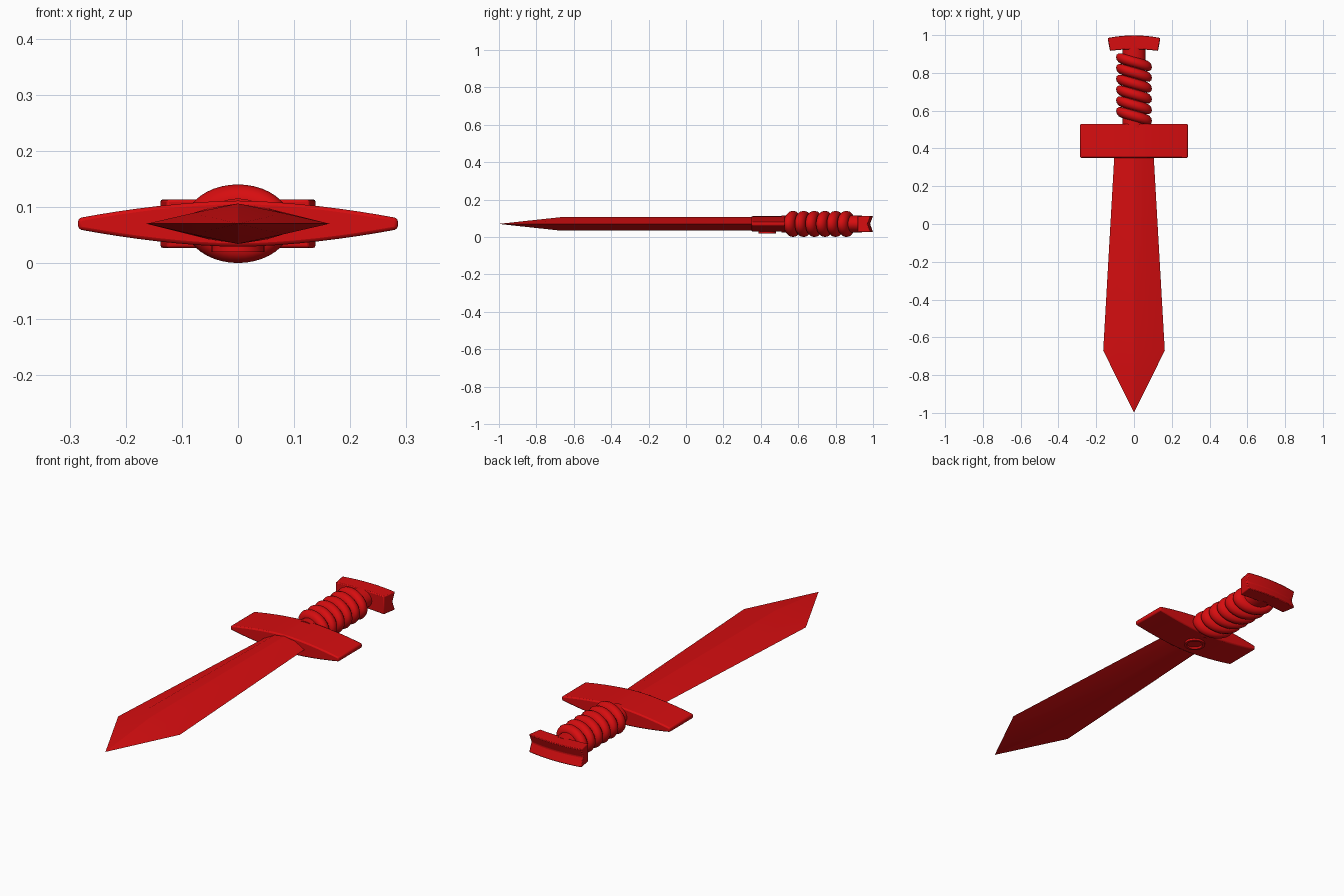
import bpy
import bmesh
from math import sin, cos, tau, radians

if "Cube" in bpy.data.objects:
    bpy.data.objects.remove(bpy.data.objects["Cube"], do_unlink=True)

MID = 0.07  # height of the sword's centre plane

red = bpy.data.materials.new("red")
red.use_nodes = True
red.diffuse_color = (0.68, 0.004, 0.005, 1)
red.node_tree.nodes["Principled BSDF"].inputs["Base Color"].default_value = red.diffuse_color


def loft(name, sections, closed=False, bevel=0, angle=30):
    """Skin a row of closed sections; cap the ends or join them in a loop."""
    bm = bmesh.new()
    rows = [[bm.verts.new((x, y, z + MID)) for x, y, z in s] for s in sections]
    n = len(rows[0])
    pairs = list(zip(rows, rows[1:]))
    if closed:
        pairs.append((rows[-1], rows[0]))
    else:
        bm.faces.new(rows[0])
        bm.faces.new(rows[-1])
    for a, b in pairs:
        for i in range(n):
            j = (i + 1) % n
            bm.faces.new((a[i], a[j], b[j], b[i]))
    bmesh.ops.remove_doubles(bm, verts=bm.verts, dist=0.0001)
    bmesh.ops.recalc_face_normals(bm, faces=bm.faces)
    mesh = bpy.data.meshes.new(name)
    bm.to_mesh(mesh)
    bm.free()
    mesh.materials.append(red)
    obj = bpy.data.objects.new(name, mesh)
    bpy.context.collection.objects.link(obj)
    if bevel:
        mod = obj.modifiers.new("soft_edges", "BEVEL")
        mod.width, mod.segments = bevel, 2
        mod.limit_method, mod.angle_limit = "ANGLE", radians(35)
    bpy.ops.object.select_all(action="DESELECT")
    obj.select_set(True)
    bpy.context.view_layer.objects.active = obj
    bpy.ops.object.shade_smooth_by_angle(angle=radians(angle))
    return obj


def ellipse(a, b, n, y):
    return [(a * cos(tau * i / n), y, b * sin(tau * i / n)) for i in range(n)]


# Blade: lens section at the guard, sharpening to a diamond at the shoulders
def blade_section(y, w, h, swell):
    top = [(-w, 0), (-w / 2, h * swell), (0, h), (w / 2, h * swell)]
    return [(x, y, z) for x, z in top] + [(-x, y, -z) for x, z in top]


loft("blade", [blade_section(0.40, 0.102, 0.036, 0.78),
               blade_section(-0.67, 0.163, 0.036, 0.52),
               blade_section(-0.998, 0.0004, 0.0004, 0.5)], angle=15)

# Guard: block with gently arched top and underside
guard = []
for i in range(-8, 9):
    x = 0.285 * i / 8
    h = 0.041 - 0.031 * abs(i / 8) ** 1.7
    guard.append([(x, 0.35, -h), (x, 0.53, -h), (x, 0.53, h), (x, 0.35, h)])
loft("guard", guard, bevel=0.006)

# Raised round ring under the guard
ring = []
for i in range(32):
    c, s = cos(tau * i / 32), sin(tau * i / 32)
    ring.append([(r * c, 0.435 + r * s, z) for r, z in
                 ((0.047, -0.03), (0.047, -0.05), (0.036, -0.05), (0.036, -0.03))])
loft("underside_ring", ring, closed=True)

# Grip core and its slanted wrapped coils
loft("grip_core", [ellipse(0.06, 0.045, 24, 0.51), ellipse(0.06, 0.045, 24, 0.94)])
for k in range(6):
    coil = []
    for i in range(40):
        c, s = cos(tau * i / 40), sin(tau * i / 40)
        tube = []
        for j in range(12):
            u, v = 0.028 * cos(tau * j / 12), 0.028 * sin(tau * j / 12)
            x = (0.067 + u) * c
            tube.append((x, 0.572 + 0.057 * k - 0.28 * x + v, (0.042 + u) * s))
        coil.append(tube)
    loft("grip_coil_%d" % (k + 1), coil, closed=True, angle=60)

# Pommel: arched bar, flared toward a grooved back
pommel = []
for i in range(-6, 7):
    t = i / 6
    drop = 0.014 * t * t
    front, back, h = 0.925 - drop * 0.6, 1.0 - drop, 0.043
    pommel.append([(0.127 * t, front, -h), (0.139 * t, back, -h),
                   (0.137 * t, back - 0.016, 0),
                   (0.139 * t, back, h), (0.127 * t, front, h)])
loft("pommel", pommel, bevel=0.004, angle=25)
